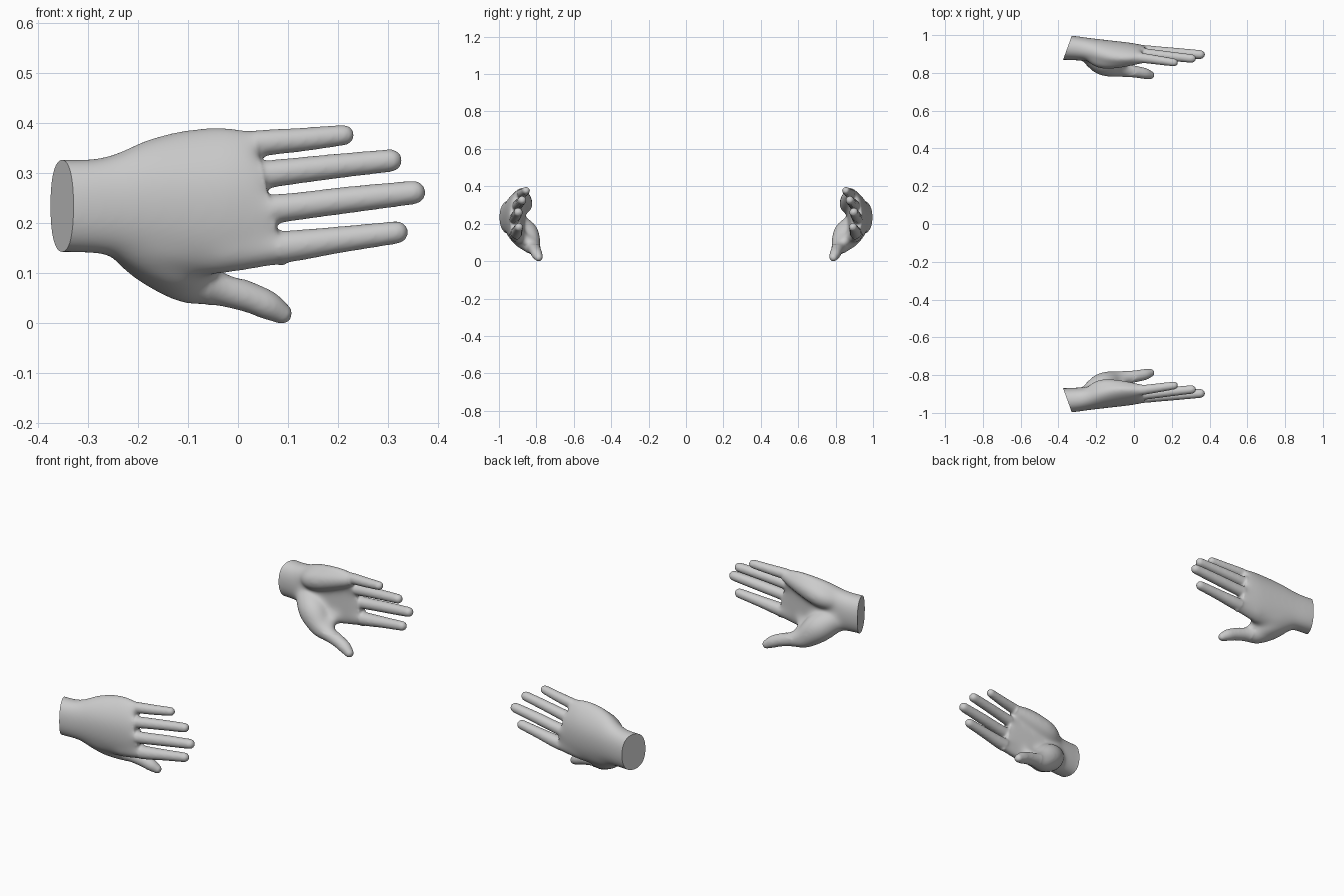
import bpy, bmesh, math
from mathutils import Vector

if "Cube" in bpy.data.objects:
    bpy.data.objects.remove(bpy.data.objects["Cube"])


def spline(rows, n=6):
    """Smooth interpolation through rows of numbers."""
    pts = [rows[0]] + list(rows) + [rows[-1]]
    out = []
    for i in range(1, len(pts) - 2):
        p0, p1, p2, p3 = pts[i - 1:i + 3]
        for k in range(n):
            t = k / n
            out.append([0.5 * (2 * b + (c - a) * t + (2 * a - 5 * b + 4 * c - d) * t * t
                               + (3 * b - a - 3 * c + d) * t ** 3)
                        for a, b, c, d in zip(p0, p1, p2, p3)])
    return out + [list(rows[-1])]


def loft(bm, rings):
    """Skin closed rings of equal size and cap both ends."""
    vs = [[bm.verts.new(p) for p in r] for r in rings]
    n = len(vs[0])
    faces = [bm.faces.new(vs[0][::-1]), bm.faces.new(vs[-1])]
    for a, b in zip(vs, vs[1:]):
        for i in range(n):
            j = (i + 1) % n
            faces.append(bm.faces.new((a[i], a[j], b[j], b[i])))
    bmesh.ops.recalc_face_normals(bm, faces=faces)


def tube(bm, rows):
    """Round digit along rows of (x, y, z, radius) with a domed tip."""
    rows = spline(rows)
    d = (Vector(rows[-1][:3]) - Vector(rows[-2][:3])).normalized()
    end, r = Vector(rows[-1][:3]), rows[-1][3]
    for a in (20, 40, 60, 78):
        a = math.radians(a)
        rows.append([*(end + d * r * math.sin(a)), r * math.cos(a)])
    rings = []
    for i, row in enumerate(rows):
        t = (Vector(rows[min(i + 1, len(rows) - 1)][:3])
             - Vector(rows[max(i - 1, 0)][:3])).normalized()
        u = t.cross(Vector((0, 0, 1))).normalized()
        v = u.cross(t)
        rings.append([Vector(row[:3]) + row[3] * (u * math.cos(a) + v * math.sin(a))
                      for a in (k * math.tau / 20 for k in range(20))])
    loft(bm, rings)


def spow(v, p):
    return math.copysign(abs(v) ** p, v)


bm = bmesh.new()

# Wrist and palm: x, low z, high z, centre y, half thickness, cupping, slant of knuckle line
palm = [(-.42, .145, .330, -.937, .066, 0, 0),
        (-.35, .143, .331, -.934, .066, 0, 0),
        (-.29, .141, .332, -.929, .064, 0, 0),
        (-.24, .135, .345, -.925, .061, .010, 0),
        (-.19, .120, .369, -.922, .058, .025, 0),
        (-.12, .104, .389, -.919, .053, .040, 0),
        (-.05, .098, .397, -.918, .046, .045, .005),
        (.00, .104, .397, -.917, .040, .042, .015),
        (.062, .118, .390, -.914, .030, .035, .034)]
rings = []
for x, lo, hi, yc, hy, cup, slant in spline(palm):
    ring = []
    for k in range(32):
        a = k * math.tau / 32
        c, s = spow(math.cos(a), .9), spow(math.sin(a), .85)
        bend = cup if c > 0 else cup * .35
        ring.append((x - slant * c, yc + hy * s + bend * c * c,
                     (lo + hi) / 2 + (hi - lo) / 2 * c))
    rings.append(ring)
loft(bm, rings)

# Four fingers: x, y, z, radius
tube(bm, [(-.06, -.889, .350, .030), (.05, -.878, .363, .0265), (.13, -.867, .370, .024), (.212, -.855, .379, .021)])
tube(bm, [(-.04, -.911, .287, .032), (.08, -.900, .303, .0275), (.20, -.887, .317, .025), (.306, -.876, .328, .023)])
tube(bm, [(-.04, -.923, .219, .036), (.10, -.915, .234, .0285), (.22, -.906, .249, .027), (.352, -.897, .264, .024)])
tube(bm, [(-.04, -.912, .144, .036), (.10, -.907, .156, .032), (.20, -.901, .169, .027), (.318, -.893, .184, .023)])

# Thumb with its fleshy base
tube(bm, [(-.235, -.905, .200, .060), (-.165, -.858, .148, .072), (-.10, -.828, .091, .053),
          (-.04, -.814, .073, .036), (.02, -.804, .055, .031), (.06, -.796, .038, .029),
          (.087, -.788, .022, .022)])
# Web of flesh between thumb and back of the hand
tube(bm, [(-.25, -.922, .200, .058), (-.17, -.890, .148, .058), (-.11, -.862, .115, .054),
          (-.07, -.850, .112, .032)])
tube(bm, [(-.24, -.920, .200, .055), (-.15, -.908, .158, .050), (-.05, -.896, .142, .040)])
# Fleshy heel and pad on the little finger side
tube(bm, [(-.23, -.898, .285, .042), (-.17, -.874, .303, .053), (-.08, -.877, .328, .053),
          (.02, -.878, .350, .036)])

mesh = bpy.data.meshes.new("hand_near")
bm.to_mesh(mesh)
bm.free()
near = bpy.data.objects.new("hand_near", mesh)
bpy.context.collection.objects.link(near)

# Fuse the parts into one skin and relax it
rem = near.modifiers.new("fuse", 'REMESH')
rem.mode = 'VOXEL'
rem.voxel_size = .005
smo = near.modifiers.new("relax", 'SMOOTH')
smo.factor, smo.iterations = .5, 12
skin = bpy.data.meshes.new_from_object(near.evaluated_get(bpy.context.evaluated_depsgraph_get()))
near.modifiers.clear()

bm = bmesh.new()
bm.from_mesh(skin)
# Soften the creases of the palm further, leaving thumb and fingers alone
soft = [v for v in bm.verts if -.37 < v.co.x < .06 - .2 * (v.co.z - .25)
        and not (v.co.x > -.06 and v.co.z < .09)]
for _ in range(60):
    bmesh.ops.smooth_vert(bm, verts=soft, factor=.5, use_axis_x=True, use_axis_y=True, use_axis_z=True)

# Cut the wrist flat at a slant
cut = bmesh.ops.bisect_plane(bm, geom=bm.verts[:] + bm.edges[:] + bm.faces[:],
                             plane_co=(-.352, -.934, .236), plane_no=(-.94, -.34, 0), clear_outer=True)
rim = [e for e in cut["geom_cut"] if isinstance(e, bmesh.types.BMEdge)]
bmesh.ops.contextual_create(bm, geom=rim)
# Rest the thumb tip on the floor
low = min(v.co.z for v in bm.verts)
bmesh.ops.translate(bm, vec=(0, 0, -low), verts=bm.verts)
bmesh.ops.recalc_face_normals(bm, faces=bm.faces)
bm.to_mesh(skin)
near.data = skin

# Opposite hand, mirrored across y
bmesh.ops.scale(bm, vec=(1, -1, 1), verts=bm.verts)
bmesh.ops.reverse_faces(bm, faces=bm.faces)
other = bpy.data.meshes.new("hand_far")
bm.to_mesh(other)
bm.free()
far = bpy.data.objects.new("hand_far", other)
bpy.context.collection.objects.link(far)

for ob in (near, far):
    ob.select_set(True)
bpy.context.view_layer.objects.active = near
bpy.ops.object.shade_smooth_by_angle(angle=math.radians(45))
